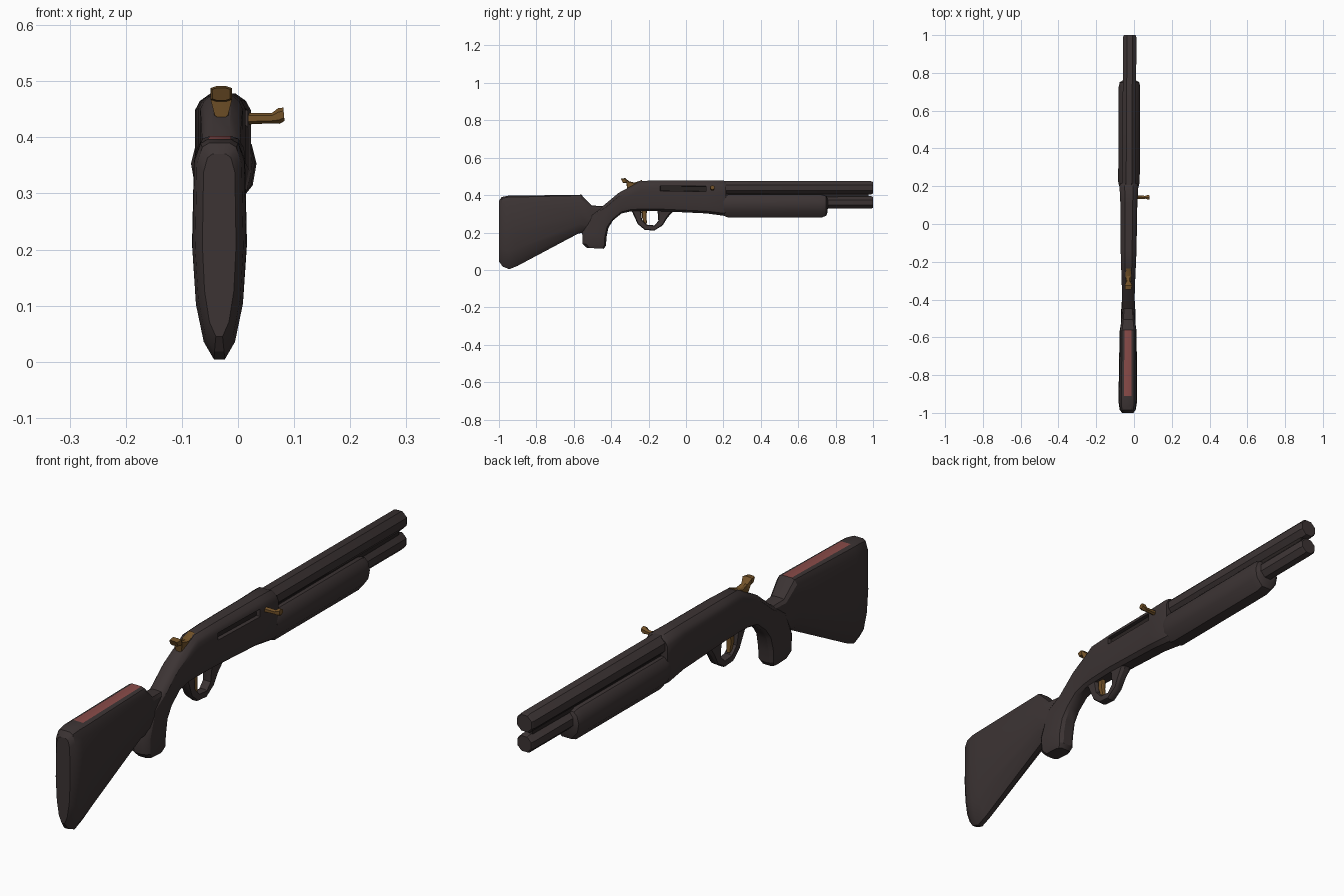
import bpy, bmesh, math
from mathutils import Vector

if "Cube" in bpy.data.objects:
    bpy.data.objects.remove(bpy.data.objects["Cube"])


def material(name, rgb):
    m = bpy.data.materials.new(name)
    m.use_nodes = True
    m.diffuse_color = (*rgb, 1)
    m.node_tree.nodes["Principled BSDF"].inputs["Base Color"].default_value = (*rgb, 1)
    return m


DARK = material("dark brown", (0.045, 0.034, 0.034))
BLACK = material("port black", (0.022, 0.017, 0.016))
RED = material("dull red", (0.25, 0.07, 0.065))
GOLD = material("old brass", (0.17, 0.085, 0.022))

# Half cross-sections: (fraction from first edge to second edge, fraction of half width)
BOX = [(0, .5), (.12, 1), (.88, 1), (1, .5)]
BODY = [(0, .45), (.07, .82), (.16, 1), (.35, 1), (.75, 1), (.93, .85), (1, .5)]
STOCK = [(0, .42), (.02, .7), (.1, .93), (.5, 1), (.75, .87), (.92, .58), (1, .2)]
FOREND = [(0, .6), (.12, .85), (.4, 1), (.72, .88), (1, .4)]


def finish(name, bm, mats, angle=30):
    bmesh.ops.recalc_face_normals(bm, faces=bm.faces[:])
    me = bpy.data.meshes.new(name)
    bm.to_mesh(me)
    bm.free()
    ob = bpy.data.objects.new(name, me)
    bpy.context.collection.objects.link(ob)
    for m in mats:
        me.materials.append(m)
    # the whole assembly sits slightly off centre with a tiny yaw
    ob.location.x = -0.028
    ob.rotation_euler.z = -0.0055
    bpy.ops.object.select_all(action="DESELECT")
    ob.select_set(True)
    bpy.context.view_layer.objects.active = ob
    bpy.ops.object.shade_smooth_by_angle(angle=math.radians(angle))
    return ob


def loft(sections, shape):
    """Sections are (y1, z1, y2, z2, half width) in the side plane."""
    bm = bmesh.new()
    rings = []
    for y1, z1, y2, z2, w in sections:
        a, b = Vector((0, y1, z1)), Vector((0, y2, z2))
        half = [(a.lerp(b, u), f * w) for u, f in shape]
        pts = [p + Vector((x, 0, 0)) for p, x in half]
        pts += [p - Vector((x, 0, 0)) for p, x in reversed(half)]
        rings.append([bm.verts.new(p) for p in pts])
    n = len(rings[0])
    for r, s in zip(rings, rings[1:]):
        for i in range(n):
            j = (i + 1) % n
            bm.faces.new((r[i], r[j], s[j], s[i]))
    bm.faces.new(rings[0])
    bm.faces.new(rings[-1])
    bmesh.ops.recalc_face_normals(bm, faces=bm.faces[:])
    bm.normal_update()
    return bm


def rod(name, stations, mat, sides=8):
    """Straight round part through (point, radius) stations."""
    bm = bmesh.new()
    axis = (Vector(stations[-1][0]) - Vector(stations[0][0])).normalized()
    up = Vector((0, 0, 1))
    side = axis.cross(up).normalized()
    up = side.cross(axis)
    rings = []
    for p, r in stations:
        ring = []
        for i in range(sides):
            t = 2 * math.pi * (i + .5) / sides
            ring.append(bm.verts.new(Vector(p) + r * (side * math.cos(t) + up * math.sin(t))))
        rings.append(ring)
    for r, s in zip(rings, rings[1:]):
        for i in range(sides):
            j = (i + 1) % sides
            bm.faces.new((r[i], r[j], s[j], s[i]))
    bm.faces.new(rings[0])
    bm.faces.new(rings[-1])
    return finish(name, bm, [mat])


# Butt stock with a red cheek strip along the top
bm = loft([(-1, .37, -1, .045, .03), (-.985, .39, -.98, .018, .043),
           (-.95, .397, -.945, .004, .048), (-.91, .397, -.90, .022, .049),
           (-.56, .402, -.575, .195, .045), (-.505, .345, -.53, .2, .037),
           (-.44, .34, -.46, .22, .03)], STOCK)
for f in bm.faces:
    if f.normal.z > .95 and -.91 < f.calc_center_median().y < -.56:
        f.material_index = 1
finish("butt_stock", bm, [DARK, RED])

# Receiver flowing into the tang and pistol grip, with a sunk ejection port
bm = loft([(.215, .47, .215, .295, .046), (.2, .478, .2, .29, .05),
           (.11, .478, .11, .302, .045), (-.14, .478, -.14, .314, .042),
           (-.245, .476, -.25, .314, .038), (-.285, .452, -.3, .312, .036),
           (-.36, .412, -.345, .302, .034), (-.44, .345, -.39, .265, .034),
           (-.515, .305, -.415, .225, .036), (-.555, .2, -.425, .175, .038),
           (-.553, .14, -.428, .13, .037), (-.53, .118, -.44, .113, .03)], BODY)
port = [f for f in bm.faces if f.normal.x > .9
        and -.14 < f.calc_center_median().y < .11
        and .41 < f.calc_center_median().z < .46]
bmesh.ops.inset_region(bm, faces=port, thickness=.003)
bmesh.ops.inset_region(bm, faces=port, thickness=.002, depth=-.014)
for f in port:
    f.material_index = 1
finish("receiver_and_grip", bm, [DARK, BLACK])

# Fore-end
bm = loft([(.2, .4, .2, .29, .052), (.225, .402, .225, .28, .057),
           (.725, .402, .725, .28, .057), (.75, .395, .75, .29, .052),
           (.76, .375, .757, .31, .038)], FOREND)
finish("fore_end", bm, [DARK])

# Barrel and magazine tube, joined by a thin web
rod("barrel", [((0, .15, .439), .039), ((0, .99, .439), .038), ((0, 1, .439), .033)], DARK)
rod("magazine_tube", [((0, .3, .361), .036), ((0, .99, .361), .036), ((0, 1, .361), .031)], DARK)
bm = loft([(.2, .42, .2, .38, .02), (.975, .42, .975, .38, .016)], BOX)
finish("barrel_web", bm, [BLACK])

# Trigger guard: outer edge to inner edge around the loop
bm = loft([(-.29, .315, -.24, .32, .02), (-.258, .245, -.236, .27, .016),
           (-.22, .214, -.21, .242, .016), (-.17, .21, -.168, .238, .016),
           (-.125, .238, -.148, .262, .016), (-.1, .278, -.15, .295, .018),
           (-.065, .318, -.155, .325, .022)], BOX)
finish("trigger_guard", bm, [DARK])

# Trigger
bm = loft([(-.238, .325, -.208, .325, .009), (-.235, .28, -.212, .28, .009),
           (-.222, .245, -.208, .248, .007)], BOX)
finish("trigger", bm, [GOLD])

# Hammer with a flared thumb spur
bm = loft([(-.348, .488, -.338, .466, .016), (-.325, .491, -.318, .464, .019),
           (-.305, .474, -.315, .435, .012), (-.275, .467, -.285, .43, .015),
           (-.235, .481, -.24, .45, .014)], BOX)
finish("hammer", bm, [GOLD])

# Bolt handle, flared at the outer end
rod("bolt_handle", [((.025, .142, .433), .011), ((.088, .142, .434), .009),
                    ((.1, .142, .438), .014), ((.109, .142, .441), .012)], GOLD, 6)

# Sling stud under the stock
rod("sling_stud", [((0, -.735, .135), .013), ((0, -.735, .104), .011)], DARK, 6)
